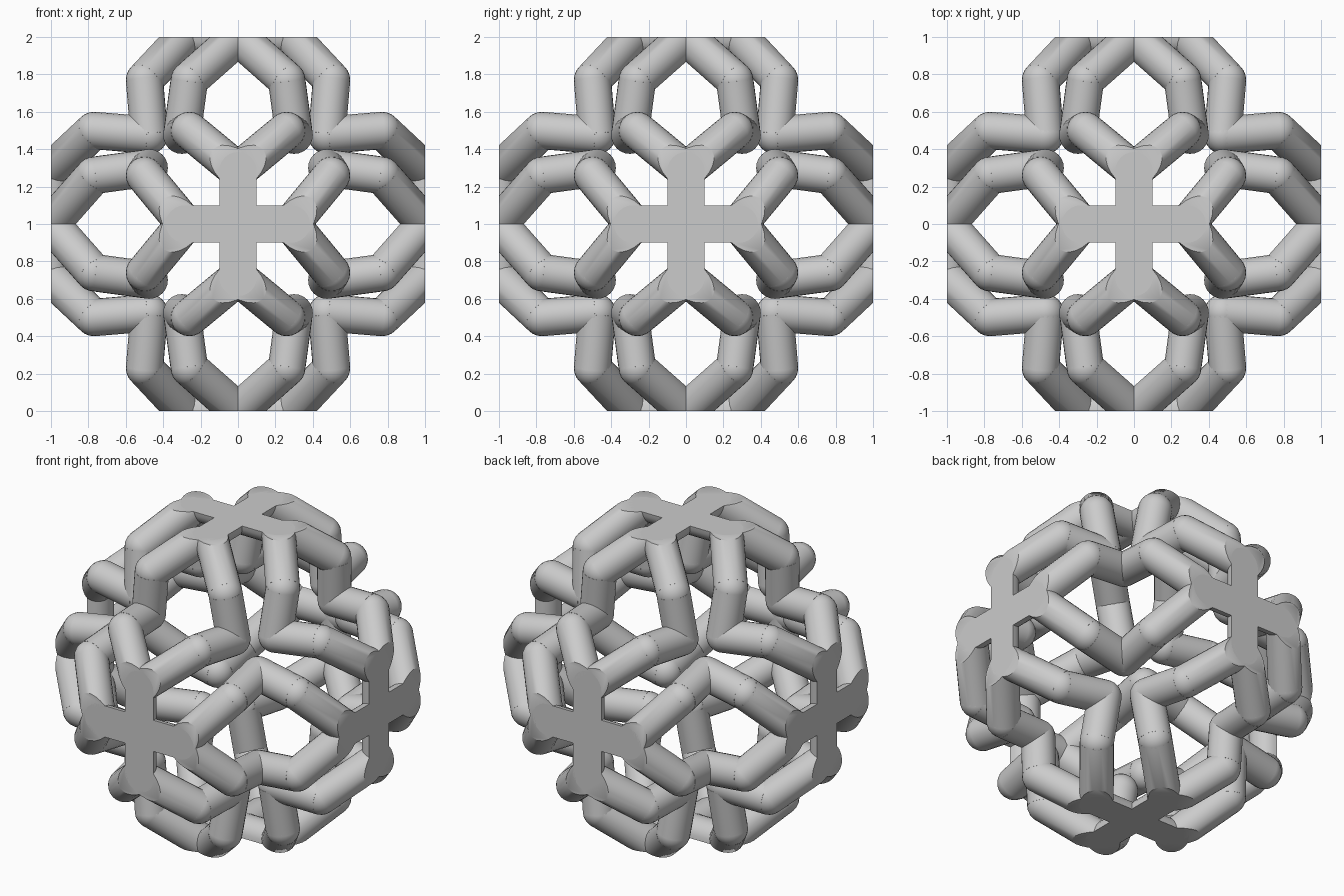
import bpy, bmesh, math
from mathutils import Matrix, Vector

cube = bpy.data.objects.get("Cube")
if cube:
    bpy.data.objects.remove(cube, do_unlink=True)

RADIUS = 0.1
SIDES = 24
CENTRE = Matrix.Translation((0, 0, 1))

grey = bpy.data.materials.new("plain_grey")
grey.use_nodes = True
grey.diffuse_color = (0.6, 0.6, 0.6, 1)
grey.node_tree.nodes["Principled BSDF"].inputs["Base Color"].default_value = (0.6, 0.6, 0.6, 1)


def tube(bm, a, b):
    """Round bar between two points."""
    axis = b - a
    turn = axis.to_track_quat('Z', 'Y').to_matrix().to_4x4()
    bmesh.ops.create_cone(bm, cap_ends=True, segments=SIDES, radius1=RADIUS, radius2=RADIUS,
                          depth=axis.length, matrix=Matrix.Translation((a + b) / 2) @ turn)


def ball(bm, p):
    """Rounded joint."""
    bmesh.ops.create_uvsphere(bm, u_segments=SIDES, v_segments=SIDES // 2, radius=RADIUS,
                              matrix=Matrix.Translation(p))


def trimmed(make, *points):
    """Build one piece and slice it flat at the face plane."""
    bm = bmesh.new()
    make(bm, *points)
    bmesh.ops.bisect_plane(bm, geom=bm.verts[:] + bm.edges[:] + bm.faces[:], dist=1e-5,
                           plane_co=(0, 0, 1), plane_no=(0, 0, 1), clear_outer=True)
    rim = [e for e in bm.edges if e.is_boundary]
    if rim:
        bmesh.ops.holes_fill(bm, edges=rim, sides=0)
    bmesh.ops.recalc_face_normals(bm, faces=bm.faces[:])
    mesh = bpy.data.meshes.new("piece")
    bm.to_mesh(mesh)
    bm.free()
    return mesh


def join(name, pieces):
    """Merge pieces into one smooth-shaded mesh."""
    bm = bmesh.new()
    for piece in pieces:
        bm.from_mesh(piece)
        bpy.data.meshes.remove(piece)
    mesh = bpy.data.meshes.new(name)
    bm.to_mesh(mesh)
    bm.free()
    mesh.materials.append(grey)
    mesh.shade_smooth()
    mesh.set_sharp_from_angle(angle=math.radians(35))
    return mesh


def place(name, mesh, matrix):
    obj = bpy.data.objects.new(name, mesh)
    bpy.context.collection.objects.link(obj)
    obj.matrix_world = CENTRE @ matrix


# Path of one leg: cross tip, outer knee, inner elbow
tip = Vector((0.285, 0, 1))
knee = Vector((0.5, 0.26, 0.77))
elbow = Vector((0.475, 0.3, 0.475))

# Flat cross and its eight bent legs
cross, legs = [], []
for i in range(4):
    spin = Matrix.Rotation(i * math.pi / 2, 3, 'Z')
    if i < 2:
        cross.append(trimmed(tube, spin @ -Vector((tip.x, 0, -1)), spin @ tip))
    cross.append(trimmed(ball, spin @ tip))
    for side in (1, -1):
        a, b, c = (spin @ Vector((p.x, p.y * side, p.z)) for p in (tip, knee, elbow))
        legs += [trimmed(tube, a, b), trimmed(ball, b), trimmed(tube, b, c)]
cross_mesh = join("face_cross", cross)
legs_mesh = join("face_legs", legs)

# Repeat on all six sides
quarter = math.pi / 2
sides = {
    "top": Matrix.Identity(4),
    "bottom": Matrix.Rotation(math.pi, 4, 'X'),
    "front": Matrix.Rotation(quarter, 4, 'X'),
    "back": Matrix.Rotation(-quarter, 4, 'X'),
    "left": Matrix.Rotation(quarter, 4, 'Y'),
    "right": Matrix.Rotation(-quarter, 4, 'Y'),
}
for label, turn in sides.items():
    place(label + "_cross", cross_mesh, turn)
    place(label + "_legs", legs_mesh, turn)

# Elbow joints where legs of neighbouring sides meet, three per corner
joints = []
for sx in (1, -1):
    for sy in (1, -1):
        for sz in (1, -1):
            for p in (elbow, elbow.yxz, elbow.xzy):
                joints.append(trimmed(ball, Vector((p.x * sx, p.y * sy, p.z * sz))))
place("elbow_joints", join("elbow_joints", joints), Matrix.Identity(4))
